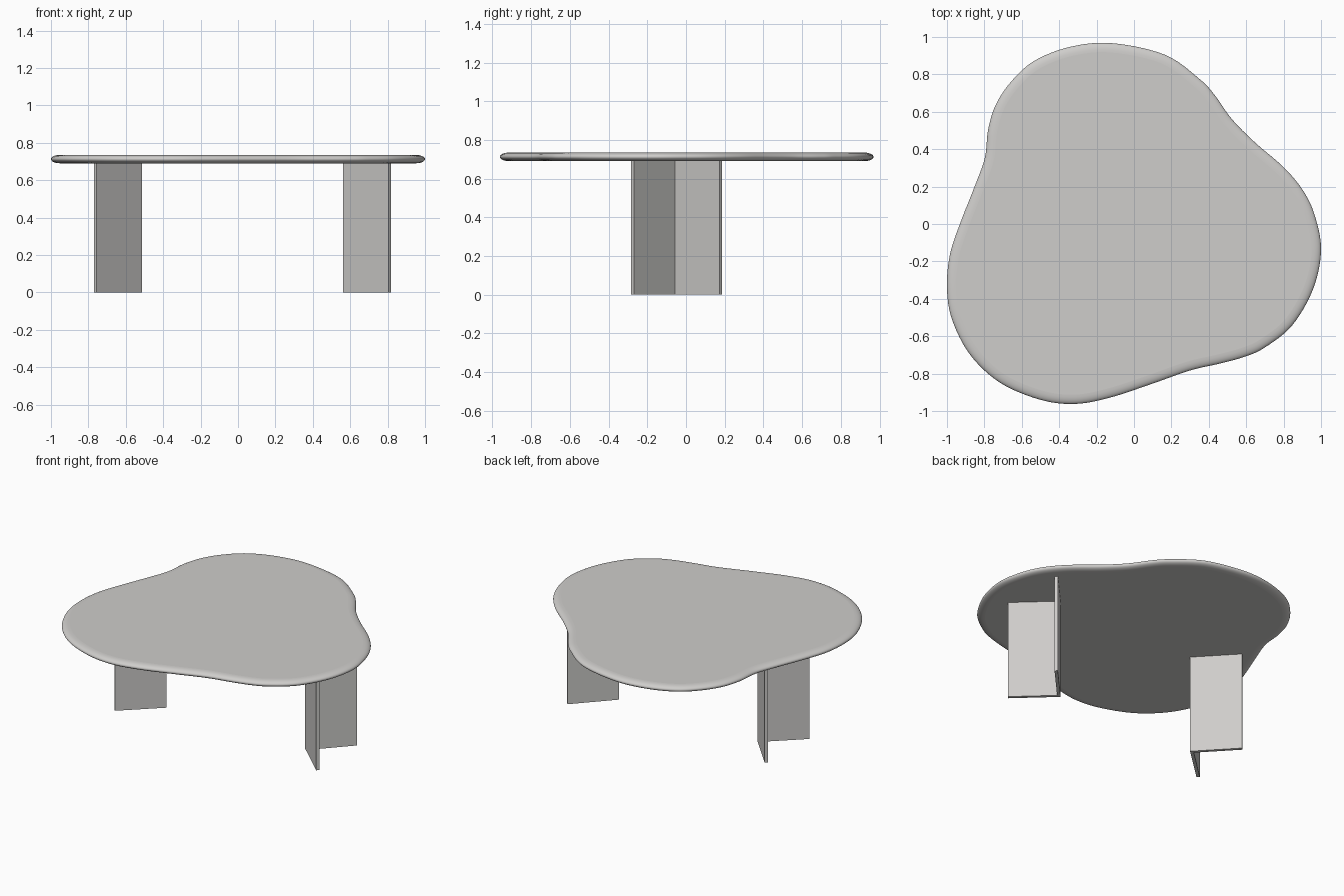
import bpy, bmesh, math
from mathutils import Vector

if "Cube" in bpy.data.objects:
    bpy.data.objects.remove(bpy.data.objects["Cube"])

mat = bpy.data.materials.new("warm light grey")
mat.diffuse_color = (0.62, 0.61, 0.595, 1)
mat.use_nodes = True
mat.node_tree.nodes["Principled BSDF"].inputs["Base Color"].default_value = mat.diffuse_color


def make_object(name, bm):
    bmesh.ops.recalc_face_normals(bm, faces=bm.faces)
    mesh = bpy.data.meshes.new(name)
    bm.to_mesh(mesh)
    bm.free()
    mesh.materials.append(mat)
    ob = bpy.data.objects.new(name, mesh)
    bpy.context.collection.objects.link(ob)
    return ob


def smooth_loop(pts, steps):
    """Closed Catmull-Rom curve through pts."""
    out, n = [], len(pts)
    for i in range(n):
        a, b, c, d = (Vector(pts[(i + k) % n]) for k in (-1, 0, 1, 2))
        for s in range(steps):
            t = s / steps
            out.append(0.5 * (2 * b + (c - a) * t + (2 * a - 5 * b + 4 * c - d) * t * t
                              + (3 * b - a - 3 * c + d) * t ** 3))
    return out


# Tabletop: pebble outline, clockwise from the back, with a full rounded edge
outline = [(-0.12, 0.967), (0.165, 0.905), (0.353, 0.773), (0.433, 0.687), (0.524, 0.56),
           (0.647, 0.436), (0.807, 0.297), (0.914, 0.163), (0.973, 0.024), (1.0, -0.147),
           (0.957, -0.35), (0.845, -0.543), (0.70, -0.66), (0.594, -0.709), (0.46, -0.746),
           (0.30, -0.783), (0.086, -0.858), (-0.128, -0.928), (-0.316, -0.962),
           (-0.503, -0.939), (-0.717, -0.848), (-0.877, -0.698), (-0.973, -0.51),
           (-1.0, -0.34), (-0.984, -0.163), (-0.93, 0.003), (-0.85, 0.206), (-0.797, 0.356),
           (-0.78, 0.505), (-0.738, 0.64), (-0.652, 0.767), (-0.53, 0.874), (-0.342, 0.947)]
loop = smooth_loop(outline, 6)
n = len(loop)
Z_MID, HALF, ROUND, RINGS = 0.7125, 0.0225, 0.05, 12

normals = []
for i in range(n):
    t = (loop[(i + 1) % n] - loop[i - 1]).normalized()
    normals.append(Vector((t.y, -t.x)))          # points inward for a clockwise loop

bm = bmesh.new()
rings = []
for r in range(RINGS + 1):
    a = -math.pi / 2 + math.pi * r / RINGS
    inset, z = ROUND * (1 - math.cos(a)), Z_MID + HALF * math.sin(a)
    rings.append([bm.verts.new((*(p + m * inset), z)) for p, m in zip(loop, normals)])
for lo, hi in zip(rings, rings[1:]):
    for i in range(n):
        bm.faces.new((lo[i], lo[(i + 1) % n], hi[(i + 1) % n], hi[i]))
bm.faces.new(rings[0])
bm.faces.new(rings[-1])
top = make_object("tabletop", bm)
for p in top.data.polygons:
    p.use_smooth = len(p.vertices) == 4


# Legs: two thin panels meeting in an L, opening outwards
def leg(name, side):
    phi, length, thick, height = math.radians(43), 0.333, 0.021, 0.691
    u = Vector((math.cos(phi), -math.sin(phi)))   # front arm
    v = Vector((math.sin(phi), math.cos(phi)))    # back arm
    corner = Vector((0.537, -0.057))
    profile = [(0, 0), (length, 0), (length, thick), (thick, thick), (thick, length), (0, length)]
    bm = bmesh.new()
    vs = []
    for a, b in profile:
        p = corner + u * a + v * b
        vs.append(bm.verts.new((0.024 + side * p.x, p.y, 0)))
    face = bm.faces.new(vs)
    ext = bmesh.ops.extrude_face_region(bm, geom=[face], use_keep_orig=True)
    bmesh.ops.translate(bm, vec=(0, 0, height),
                        verts=[g for g in ext["geom"] if isinstance(g, bmesh.types.BMVert)])
    make_object(name, bm)


leg("right_leg", 1)
leg("left_leg", -1)
